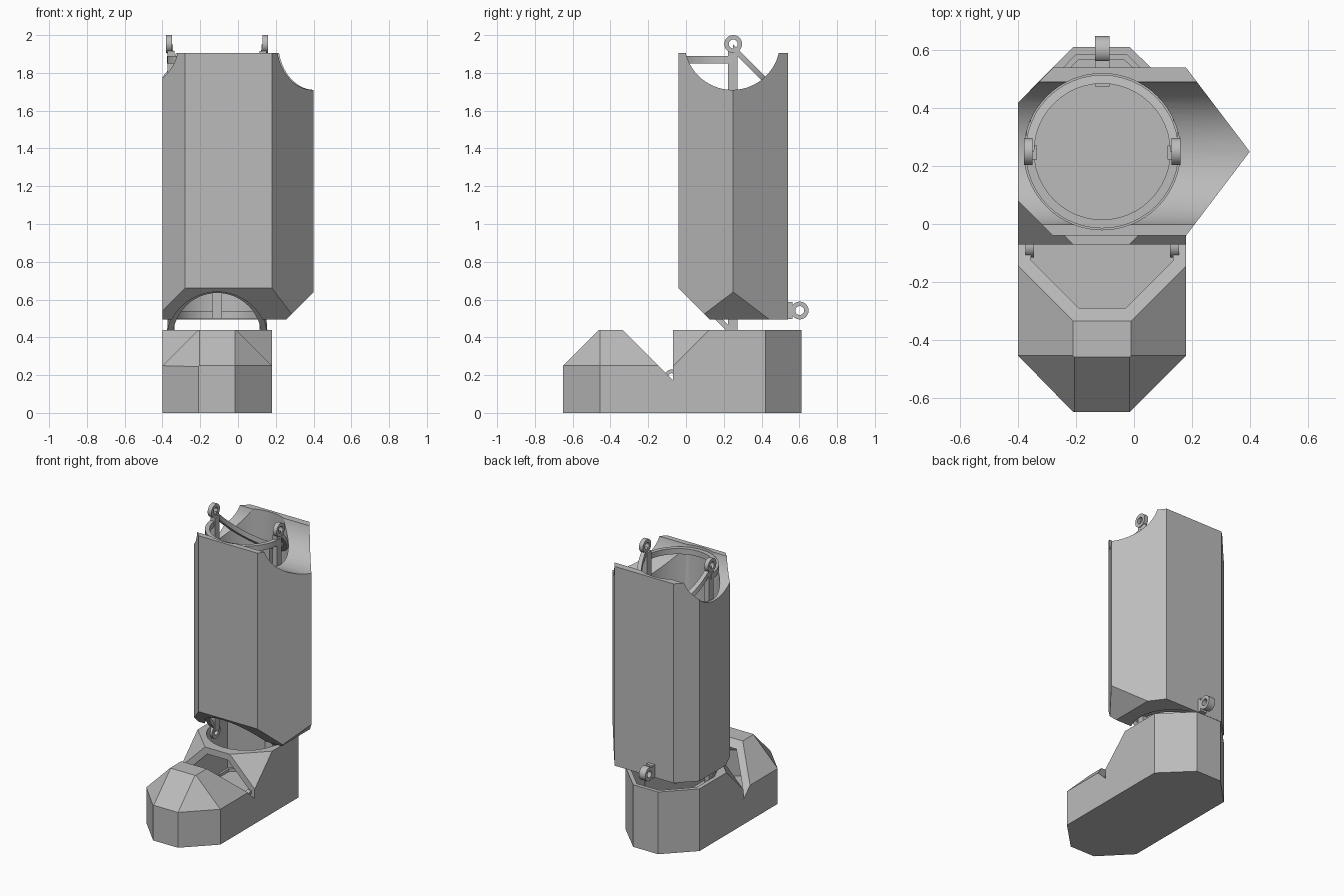
import bpy, bmesh, math
from mathutils import Vector

old = bpy.data.objects.get("Cube")
if old:
    bpy.data.objects.remove(old, do_unlink=True)

CX, CY = -0.11, 0.25      # axis of the leg opening
grey = bpy.data.materials.new("plain grey")
grey.use_nodes = True
GREY = (0.5, 0.5, 0.5, 1)
grey.diffuse_color = GREY
grey.node_tree.nodes["Principled BSDF"].inputs["Base Color"].default_value = GREY


def finish(bm, name):
    bmesh.ops.recalc_face_normals(bm, faces=bm.faces)
    me = bpy.data.meshes.new(name)
    bm.to_mesh(me)
    bm.free()
    ob = bpy.data.objects.new(name, me)
    bpy.context.collection.objects.link(ob)
    me.materials.append(grey)
    return ob


def solid(name, outline, z0, z1, planes=()):
    """Extruded outline trimmed by (point, outward normal) planes."""
    bm = bmesh.new()
    for x, y in outline:
        bm.verts.new((x, y, z0))
    base = bm.faces.new(bm.verts[:])
    top = bmesh.ops.extrude_face_region(bm, geom=[base])["geom"]
    bmesh.ops.translate(bm, vec=(0, 0, z1 - z0),
                        verts=[v for v in top if isinstance(v, bmesh.types.BMVert)])
    if len([f for f in bm.faces if all(v.co.z == z0 for v in f.verts)]) == 0:
        bmesh.ops.holes_fill(bm, edges=[e for e in bm.edges if e.is_boundary])
    for co, no in planes:
        bmesh.ops.bisect_plane(bm, geom=bm.verts[:] + bm.edges[:] + bm.faces[:], dist=1e-5,
                               plane_co=co, plane_no=Vector(no).normalized(), clear_outer=True)
        bmesh.ops.holes_fill(bm, edges=[e for e in bm.edges if e.is_boundary])
    return finish(bm, name)


def circle(r, n=64):
    return [(CX + r * math.cos(2 * math.pi * i / n), CY + r * math.sin(2 * math.pi * i / n))
            for i in range(n)]


def cylinder_x(name, x0, x1, y, z, r, n=64):
    ob = solid(name, [(r * math.cos(2 * math.pi * i / n), r * math.sin(2 * math.pi * i / n))
                      for i in range(n)], x0, x1)
    for v in ob.data.vertices:
        v.co = (v.co.z, y + v.co.x, z + v.co.y)
    return ob


def boolean(ob, other, op):
    mod = ob.modifiers.new(op, "BOOLEAN")
    mod.operation, mod.object, mod.solver = op, other, "EXACT"
    bpy.context.view_layer.objects.active = ob
    bpy.ops.object.modifier_apply(modifier=mod.name)
    bpy.data.objects.remove(other, do_unlink=True)


def box(name, x0, x1, y0, y1, z0, z1):
    return solid(name, [(x0, y0), (x1, y0), (x1, y1), (x0, y1)], z0, z1)


def eyelet(name, x0, x1, y, z, r=0.047):
    ob = cylinder_x(name, x0, x1, y, z, r, 32)
    boolean(ob, cylinder_x("hole", x0 - 0.1, x1 + 0.1, y, z, r * 0.5, 32), "DIFFERENCE")
    return ob


def half_ring(name, front, z, slope, n=24):
    """Flat band bent round the leg axis, optionally tilted along y."""
    bm = bmesh.new()
    rows = []
    for i in range(n + 1):
        a = math.pi * i / n * (-1 if front else 1)
        c, s = math.cos(a), math.sin(a)
        rows.append([bm.verts.new((CX + r * c, CY + r * s, z + h + slope * r * s))
                     for r, h in ((0.235, 0), (0.265, 0), (0.265, 0.04), (0.235, 0.04))])
    for a, b in zip(rows, rows[1:]):
        for k in range(4):
            bm.faces.new((a[k], a[k - 1], b[k - 1], b[k]))
    bm.faces.new(rows[0])
    bm.faces.new(rows[-1])
    return finish(bm, name)


# Shin shell: faceted prism with a pointed outer side, bored out and scooped at the top
shin = solid("shin_shell",
             [(-0.40, 0.08), (-0.28, -0.04), (0.18, -0.04), (0.40, 0.25),
              (0.18, 0.54), (-0.28, 0.54), (-0.40, 0.42)], 0.495, 1.905,
             [((0, -0.04, 0.66), (0, -1, -1)), ((0.40, 0, 0.64), (1, 0, -1))])
boolean(shin, solid("bore", circle(0.27), 0.3, 2.2), "DIFFERENCE")
boolean(shin, cylinder_x("scoop", -0.6, 0.6, 0.245, 1.963, 0.253), "DIFFERENCE")


# Boot: toe block and ankle block; t shrinks them inward to make the cavity
def toe(name, t, y_end, extra=()):
    l, r, f, c = -0.40 + t, 0.18 - t, -0.65 + t, t * 0.41
    xl, xr, yc = -0.21 + c, -0.015 - c, -0.455 + c
    k = t * 0.41
    planes = [((l, 0, 0.25 - k), (-1, 0, 1)), ((r, 0, 0.25 - k), (1, 0, 1)),
              ((0, f, 0.25 - k), (0, -1, 1)),
              ((l, yc, 0.25 - k), (-1, -1, 1)), ((r, yc, 0.25 - k), (1, -1, 1))]
    return solid(name, [(l, yc), (xl, f), (xr, f), (r, yc), (r, y_end), (l, y_end)],
                 t, 0.44 - t, planes + list(extra))


def ankle(name, t, y0, z1):
    l, r, b, c = -0.40 + t, 0.18 - t, 0.612 - t, t * 0.41
    planes = [((-0.21, -0.07, 0.44 - t * 1.7), (-1, -1, 1)),
              ((-0.015, -0.07, 0.44 - t * 1.7), (1, -1, 1))]
    return solid(name, [(l, y0), (r, y0), (r, 0.42 - c), (-0.015 - c, b),
                        (-0.21 + c, b), (l, 0.42 - c)], t, z1, planes)


boot = ankle("boot", 0, -0.07, 0.44)
boolean(boot, toe("toe", 0, 0.095, [((0, -0.335, 0.44), (0, 1, 1))]), "UNION")
boolean(boot, toe("toe_cavity", 0.045, -0.05), "DIFFERENCE")
boolean(boot, ankle("ankle_cavity", 0.045, -0.09, 0.395), "DIFFERENCE")
boolean(boot, solid("ankle_bore", circle(0.255), 0.06, 0.6), "DIFFERENCE")
boolean(boot, solid("heel_opening", [(-0.37, 0.25), (0.15, 0.25), (0.15, 0.41), (-0.025, 0.585),
                                     (-0.2, 0.585), (-0.37, 0.41)], 0.065, 0.6), "DIFFERENCE")

# Inner frame: level and tilted hoops at each end, upright bars and pivots
half_ring("upper_front_hoop", True, 1.85, 0)
half_ring("upper_back_hoop", False, 1.91, -1)
half_ring("lower_back_hoop", False, 0.50, 0)
half_ring("lower_front_hoop", True, 0.40, -1)
box("back_bar", CX - 0.025, CX + 0.025, 0.475, 0.505, 0.50, 1.68)
for side, s in (("left", 1), ("right", -1)):
    def span(a, b):
        return sorted((CX + s * a, CX + s * b))
    box(side + "_bar", *span(0.225, 0.262), 0.222, 0.272, 0.40, 1.915)
    eyelet(side + "_top_pivot", *span(0.24, 0.27), CY, 1.953)
    eyelet(side + "_ankle_pivot", *span(0.235, 0.265), CY, 0.39)
    eyelet(side + "_instep_pivot", *span(0.235, 0.265), -0.075, 0.19, 0.04)

# Hinge lug behind the shin
box("hinge_tab", CX - 0.025, CX + 0.025, 0.53, 0.565, 0.497, 0.588)
eyelet("hinge_lug", CX - 0.025, CX + 0.025, 0.602, 0.542)

# Crisp edges with smooth curved walls
for ob in bpy.context.view_layer.objects:
    ob.select_set(ob.type == "MESH" and grey.name in ob.data.materials)
bpy.context.view_layer.objects.active = boot
bpy.ops.object.shade_smooth_by_angle(angle=math.radians(25))
